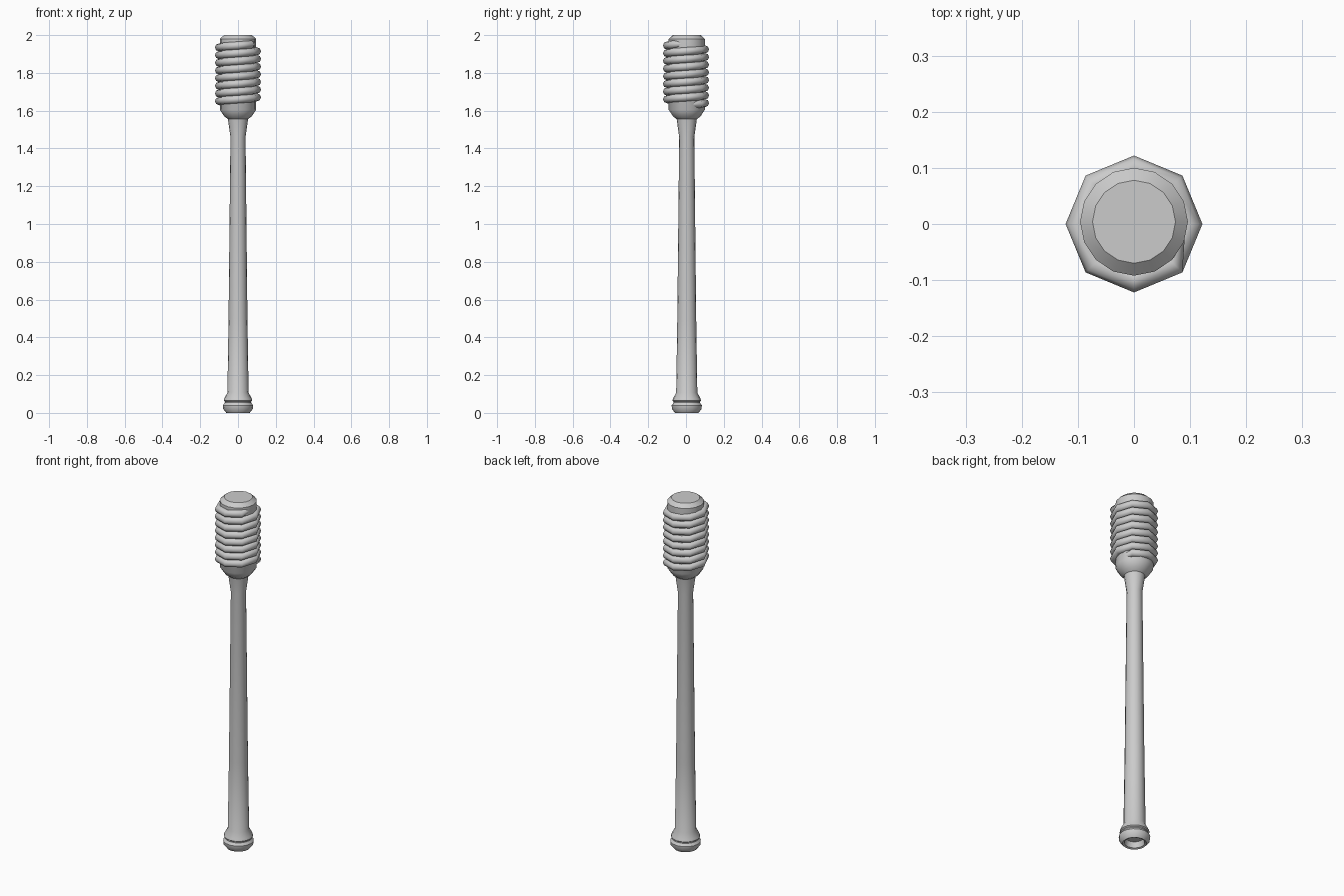
import bpy, bmesh
from math import pi, cos, sin, radians

if "Cube" in bpy.data.objects:
    bpy.data.objects.remove(bpy.data.objects["Cube"])

SIDES = 16
CENTRE_Y = 0.004


def finish(name, bm, angle):
    bmesh.ops.recalc_face_normals(bm, faces=bm.faces[:])
    me = bpy.data.meshes.new(name)
    bm.to_mesh(me)
    bm.free()
    ob = bpy.data.objects.new(name, me)
    bpy.context.collection.objects.link(ob)
    bpy.ops.object.select_all(action='DESELECT')
    ob.select_set(True)
    bpy.context.view_layer.objects.active = ob
    bpy.ops.object.shade_smooth_by_angle(angle=radians(angle))
    return ob


def skin(bm, rings):
    """Bridge successive vertex rings with quads and cap both ends."""
    for a, b in zip(rings, rings[1:]):
        n = len(a)
        for i in range(n):
            bm.faces.new((a[i], a[(i + 1) % n], b[(i + 1) % n], b[i]))
    bm.faces.new(rings[0])
    bm.faces.new(rings[-1])


def lathe(name, profile):
    bm = bmesh.new()
    rings = [[bm.verts.new((r * cos(2 * pi * i / SIDES),
                            CENTRE_Y + r * sin(2 * pi * i / SIDES), z))
              for i in range(SIDES)] for r, z in profile]
    skin(bm, rings)
    return finish(name, bm, 35)


# Tapered handle with a ringed, recessed pommel
lathe("handle", [(0.045, 0.035), (0.052, 0.004), (0.062, 0.0), (0.078, 0.02),
                 (0.08, 0.04), (0.07, 0.054), (0.07, 0.06), (0.076, 0.065),
                 (0.073, 0.075), (0.056, 0.108), (0.05, 0.5),
                 (0.04, 1.46), (0.054, 1.56)])

# Bevelled cylindrical head with a cone collar
lathe("head", [(0.053, 1.555), (0.073, 1.57), (0.096, 1.605),
               (0.096, 1.98), (0.074, 2.0)])

# Eight-sided wire coil, its two ends tucked into the head
TURNS, STEPS, Z0, Z1, TUBE = 8, 8, 1.63, 1.955, 0.021
count = TURNS * STEPS
bm = bmesh.new()
rings = []
for k in range(count + 1):
    a = 2 * pi * k / STEPS
    end = k in (0, count)
    radius = 0.08 if end else 0.101
    tube = 0.012 if end else TUBE
    z = Z0 + (Z1 - Z0) * k / count
    rings.append([bm.verts.new(((radius + tube * cos(t)) * cos(a),
                                (radius + tube * cos(t)) * sin(a),
                                z + tube * sin(t)))
                  for t in (2 * pi * j / 8 for j in range(8))])
skin(bm, rings)
finish("wire_coil", bm, 60)
